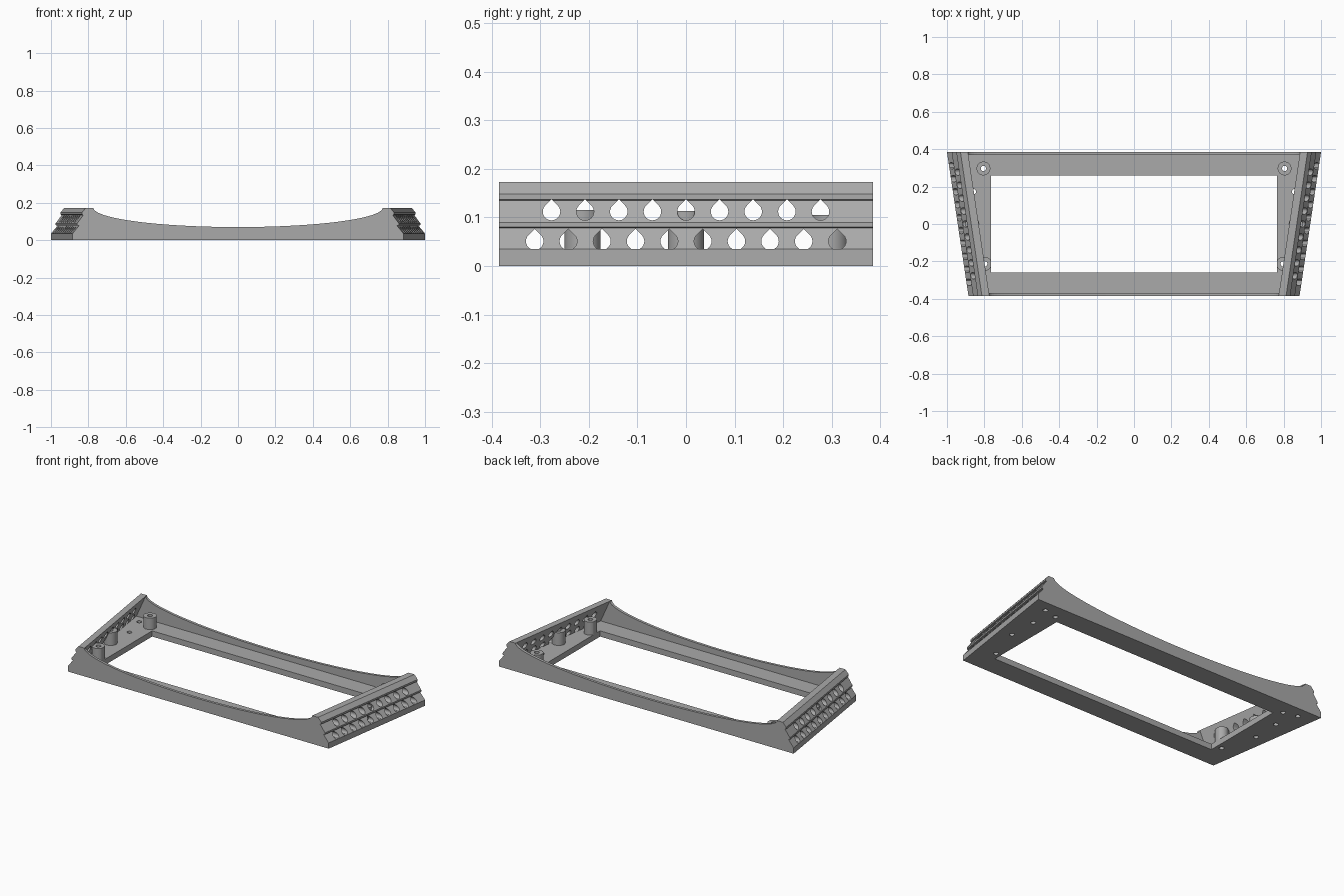
import bpy, bmesh, math
from mathutils import Matrix

if "Cube" in bpy.data.objects:
    bpy.data.objects.remove(bpy.data.objects["Cube"])

HALF_Y, TOP, FLOOR = 0.385, 0.173, 0.035
INNER_TOP, INNER_LOW = -0.112, -0.05

grey = bpy.data.materials.new("plain grey")
grey.use_nodes = True
colour = (0.4, 0.4, 0.4, 1)
grey.diffuse_color = colour
grey.node_tree.nodes["Principled BSDF"].inputs["Base Color"].default_value = colour


def half_width(y):
    """Half width of the tapered plan at depth y."""
    return 0.9425 + 0.0575 * y / HALF_Y


def make(name, bm):
    bmesh.ops.recalc_face_normals(bm, faces=bm.faces[:])
    mesh = bpy.data.meshes.new(name)
    bm.to_mesh(mesh)
    bm.free()
    mesh.materials.append(grey)
    ob = bpy.data.objects.new(name, mesh)
    bpy.context.collection.objects.link(ob)
    return ob


def loft(bm, start, end):
    """Closed solid between two matching outlines."""
    a = [bm.verts.new(p) for p in start]
    b = [bm.verts.new(p) for p in end]
    bm.faces.new(a)
    bm.faces.new(b[::-1])
    for i in range(len(a)):
        j = (i + 1) % len(a)
        bm.faces.new((a[i], b[i], b[j], a[j]))


def cylinder(bm, x, y, z0, z1, r):
    bmesh.ops.create_cone(bm, cap_ends=True, segments=32, radius1=r, radius2=r, depth=z1 - z0,
                          matrix=Matrix.Translation((x, y, (z0 + z1) / 2)))


def cut(ob, cutter):
    mod = ob.modifiers.new("cut", 'BOOLEAN')
    mod.operation, mod.solver, mod.object = 'DIFFERENCE', 'EXACT', cutter
    bpy.context.view_layer.objects.active = ob
    bpy.ops.object.modifier_apply(modifier=mod.name)


# Tapered base plate and the cutter for its opening
bm = bmesh.new()
plan = [(s * half_width(y), y) for s, y in
        ((-1, -HALF_Y), (1, -HALF_Y), (1, HALF_Y), (-1, HALF_Y))]
loft(bm, [(x, y, 0) for x, y in plan], [(x, y, FLOOR) for x, y in plan])
base_plate = make("base_plate", bm)

bm = bmesh.new()
bmesh.ops.create_cube(bm, size=1, matrix=Matrix.Diagonal((1.53, 0.52, 0.3, 1)))
opening_cutter = make("opening_cutter", bm)

# Screw holes
post_spots = [(0.805, 0.297, 0.105), (0.864, 0, 0.113), (0.798, -0.213, 0.115)]
drill_spots = [p[:2] for p in post_spots] + [(0.893, 0.317), (0.858, 0.173)]
bm = bmesh.new()
for s in (-1, 1):
    for x, y in drill_spots:
        top = 0.12 if (x, y) in [p[:2] for p in post_spots] else 0.05
        cylinder(bm, s * x, y, -0.05, top, 0.014)
drill_cutter = make("drill_cutter", bm)
cut(base_plate, opening_cutter)
cut(base_plate, drill_cutter)

# Teardrop vents: two staggered rows running across the whole width
bm = bmesh.new()
R = 0.018
for count, z in ((10, 0.051), (9, 0.112)):
    for i in range(count):
        y = (i - (count - 1) / 2) * 0.0692
        arc = [math.radians(135 + 270 * k / 18) for k in range(19)]
        drop = [(y + R * math.cos(t), z + R * math.sin(t)) for t in arc]
        drop.append((y, z + R * math.sqrt(2)))
        loft(bm, [(-1.1, *p) for p in drop], [(1.1, *p) for p in drop])
vent_cutter = make("vent_cutter", bm)

# Stepped, leaning side walls: (offset from the base edge, height)
side_profile = [(0, FLOOR), (-0.035, 0.078), (-0.025, 0.08), (-0.025, 0.09),
                (-0.058, 0.135), (-0.05, 0.137), (-0.05, 0.148), (-0.072, TOP),
                (INNER_TOP, TOP), (INNER_LOW, FLOOR)]
for s, name in ((-1, "right_side_wall"), (1, "left_side_wall")):
    bm = bmesh.new()
    loft(bm, *[[(s * (half_width(y) + o), y, z) for o, z in side_profile]
               for y in (-HALF_Y, HALF_Y)])
    cut(make(name, bm), vent_cutter)


# Thin front and back walls with a scooped elliptical top
def scooped_outline(y):
    w = half_width(y)
    e = w + INNER_TOP
    pts = [(-w - INNER_LOW, FLOOR), (w + INNER_LOW, FLOOR)]
    for k in range(49):
        t = math.pi * k / 48
        pts.append((e * math.cos(t), TOP - 0.103 * math.sin(t)))
    return [(x, y, z) for x, z in pts]


for s, name in ((-1, "front_wall"), (1, "back_wall")):
    bm = bmesh.new()
    loft(bm, scooped_outline(s * HALF_Y), scooped_outline(s * (HALF_Y - 0.016)))
    make(name, bm)

# Hollow screw posts
for s, side in ((-1, "right"), (1, "left")):
    for (x, y, top), place in zip(post_spots, ("back", "middle", "front")):
        bm = bmesh.new()
        cylinder(bm, s * x, y, FLOOR, top, 0.037)
        post = make(f"{side}_{place}_post", bm)
        cut(post, drill_cutter)
        cut(post, opening_cutter)
        bpy.ops.object.select_all(action='DESELECT')
        post.select_set(True)
        bpy.ops.object.shade_smooth_by_angle(angle=math.radians(30))

for cutter in (opening_cutter, drill_cutter, vent_cutter):
    bpy.data.objects.remove(cutter)
